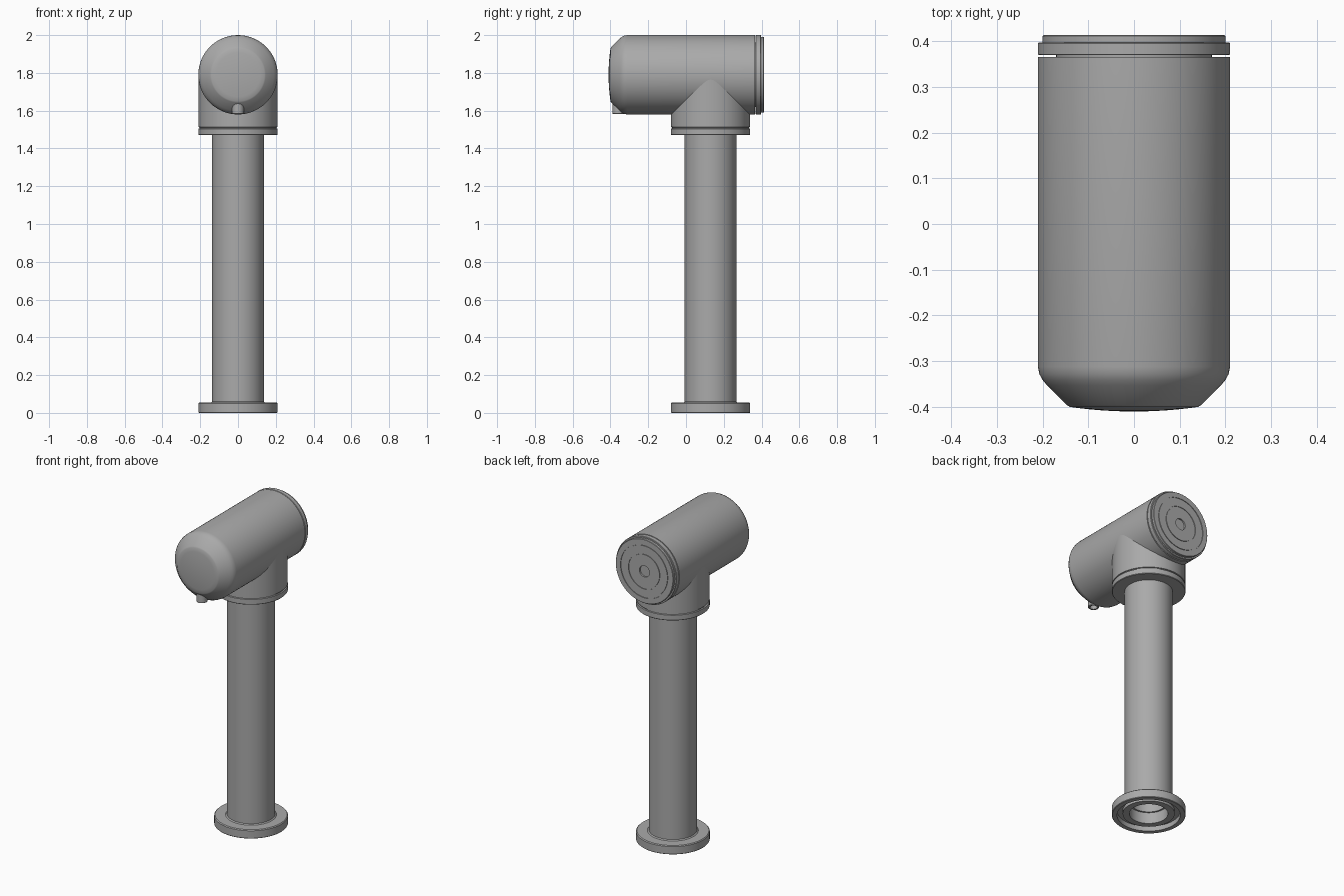
import bpy, bmesh, math
from mathutils import Matrix, Vector

cube = bpy.data.objects.get("Cube")
if cube:
    bpy.data.objects.remove(cube, do_unlink=True)

# One brushed steel colour for the whole fitting
steel = bpy.data.materials.new("brushed steel grey")
steel.use_nodes = True
STEEL = (0.4, 0.4, 0.4, 1)
steel.diffuse_color = STEEL
steel.node_tree.nodes["Principled BSDF"].inputs["Base Color"].default_value = STEEL

TAU = 2 * math.pi
POST_Y = 0.13       # axis of the post
HEAD_Z = 1.79       # axis of the head
R = 0.21            # radius of head and flange


def lathe(name, profile, origin, along_y=False, segments=96, closed=False):
    """Turn (radius, distance) points about the z axis, or about y."""
    bm = bmesh.new()
    pts = [bm.verts.new((r, 0, t)) for r, t in profile]
    loop = pts + pts[:1] if closed else pts
    edges = [bm.edges.new(pair) for pair in zip(loop, loop[1:])]
    bmesh.ops.spin(bm, geom=pts + edges, cent=(0, 0, 0), axis=(0, 0, 1),
                   angle=TAU, steps=segments, use_duplicate=False)
    bmesh.ops.remove_doubles(bm, verts=bm.verts, dist=1e-5)
    if along_y:
        bm.transform(Matrix.Rotation(-math.pi / 2, 4, "X"))
    bmesh.ops.recalc_face_normals(bm, faces=bm.faces)
    mesh = bpy.data.meshes.new(name)
    bm.to_mesh(mesh)
    bm.free()
    mesh.materials.append(steel)
    obj = bpy.data.objects.new(name, mesh)
    obj.location = Vector(origin)
    bpy.context.collection.objects.link(obj)
    bpy.ops.object.select_all(action="DESELECT")
    obj.select_set(True)
    bpy.context.view_layer.objects.active = obj
    bpy.ops.object.shade_smooth_by_angle(angle=math.radians(25))
    return obj


post = (0, POST_Y, 0)
head = (0, 0, HEAD_Z)

# Base flange, with a ring recess underneath
lathe("base_flange", [
    (0.145, 0.055), (0.205, 0.055), (R, 0.05), (R, 0.003), (0.207, 0),
    (0.18, 0), (0.18, 0.03), (0.145, 0.03)], post, closed=True)

# Hollow post, open at the bottom
lathe("post", [
    (0, 1.48), (0.137, 1.48), (0.137, 0.06), (0.148, 0.05), (0.148, 0.01),
    (0.11, 0.01), (0.11, 0.08), (0.1, 0.08), (0.1, 1.4), (0, 1.4)], post)

# Collar with a seam groove, rising into the head
lathe("collar", [
    (0, 1.47), (0.207, 1.47), (R, 1.473), (R, 1.504), (0.203, 1.506),
    (0.203, 1.511), (0.2085, 1.513), (0.2085, HEAD_Z), (0, HEAD_Z)], post)

# Head with rounded shoulder and slightly domed nose
nose = [(0.14 * i / 6, -0.41 + 0.01 * (i / 6) ** 2) for i in range(7)]
lathe("head_body", nose + [
    (0.147, -0.396), (0.19, -0.353), (0.2, -0.341), (0.207, -0.328),
    (R, -0.312), (R, 0.365), (0, 0.365)], head, along_y=True)

# Rear cap: neck, ring and disc with concentric grooves
cap = [(0, 0.36), (0.17, 0.36), (0.17, 0.369), (0.208, 0.369), (R, 0.371),
       (R, 0.395), (0.208, 0.397), (0.2, 0.397), (0.2, 0.411), (0.198, 0.413)]
for groove in (0.163, 0.108):
    cap += [(groove + 0.003, 0.413), (groove + 0.003, 0.409),
            (groove - 0.003, 0.409), (groove - 0.003, 0.413)]
cap += [(0.035, 0.413), (0.035, 0.403), (0, 0.403)]
lathe("rear_cap", cap, head, along_y=True)

# Outlet nozzle under the nose, open at the bottom
lathe("outlet_nozzle", [
    (0.032, 1.66), (0.032, 1.585), (0.03, 1.583), (0.021, 1.583),
    (0.021, 1.66)], (0, -0.358, 0), segments=40, closed=True)
